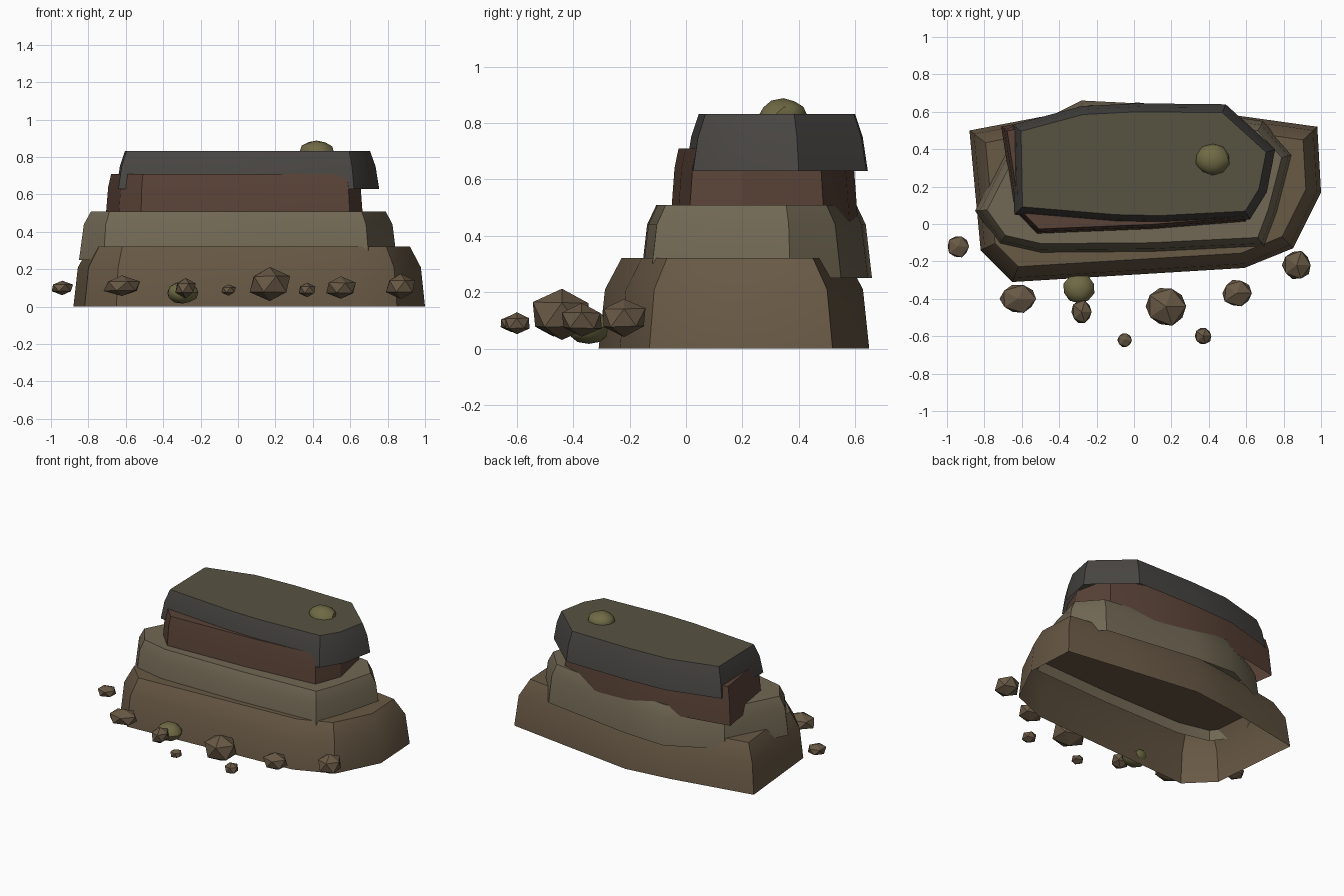
import bpy, bmesh, math, random
from mathutils import Vector

if "Cube" in bpy.data.objects:
    bpy.data.objects.remove(bpy.data.objects["Cube"])

random.seed(4)


def material(name, rgb):
    m = bpy.data.materials.new(name)
    m.diffuse_color = (*rgb, 1)
    m.use_nodes = True
    m.node_tree.nodes["Principled BSDF"].inputs["Base Color"].default_value = m.diffuse_color
    return m


BROWN = material("brown rock", (0.14, 0.10, 0.06))
TAN = material("tan rock", (0.165, 0.137, 0.088))
RED = material("red rock", (0.10, 0.055, 0.038))
GREY = material("grey rock", (0.066, 0.061, 0.055))
OLIVE = material("mossy top", (0.095, 0.088, 0.055))
MOSS = material("moss", (0.16, 0.145, 0.06))


def finish(name, bm, mats, angle=None):
    me = bpy.data.meshes.new(name)
    bm.to_mesh(me)
    bm.free()
    ob = bpy.data.objects.new(name, me)
    bpy.context.collection.objects.link(ob)
    for m in mats:
        me.materials.append(m)
    if angle:
        bpy.ops.object.select_all(action='DESELECT')
        ob.select_set(True)
        bpy.context.view_layer.objects.active = ob
        bpy.ops.object.shade_smooth_by_angle(angle=math.radians(angle))
    return ob


def inset(points, d):
    """Move a counter-clockwise outline inwards by d."""
    out = []
    n = len(points)
    for i in range(n):
        p0, p, p1 = (Vector(points[(i + k) % n]) for k in (-1, 0, 1))
        a, b = (p - p0).normalized(), (p1 - p).normalized()
        na, nb = Vector((-a.y, a.x)), Vector((-b.y, b.x))
        out.append(p + (na + nb) * d / (1 + na.dot(nb)))
    return out


def stratum(name, outline, profile, mats):
    """Layer of rock, open below: profile is (height, inset) per ring."""
    bm = bmesh.new()
    rings = [[bm.verts.new((p.x, p.y, z)) for p in inset(outline, d)] for z, d in profile]
    n = len(outline)
    for lo, hi in zip(rings, rings[1:]):
        for i in range(n):
            j = (i + 1) % n
            bm.faces.new((lo[i], lo[j], hi[j], hi[i]))
    top = bm.faces.new(rings[-1])
    top.material_index = len(mats) - 1
    return finish(name, bm, mats, 30)


# Stacked layers, outlines counter-clockwise from the left back corner
stratum("base_layer",
        [(-0.88, 0.50), (-0.82, -0.14), (-0.65, -0.31), (0.59, -0.235), (0.85, -0.13),
         (1.0, 0.17), (0.98, 0.52), (0.55, 0.58), (0.02, 0.65), (-0.30, 0.61)],
        [(0, 0), (0.21, 0.022), (0.322, 0.08)], [BROWN])
stratum("tan_layer",
        [(-0.85, 0.07), (-0.72, -0.11), (-0.50, -0.16), (0.10, -0.155), (0.70, -0.125),
         (0.77, 0.06), (0.85, 0.37), (0.69, 0.55), (0.02, 0.645), (-0.28, 0.66), (-0.64, 0.48)],
        [(0.25, 0), (0.44, 0.022), (0.51, 0.055)], [TAN])
stratum("red_layer",
        [(-0.71, 0.52), (-0.64, 0.07), (-0.52, -0.055), (0.10, -0.03), (0.60, 0.01),
         (0.67, 0.20), (0.61, 0.49), (0.30, 0.58), (0.02, 0.61), (-0.30, 0.60)],
        [(0.45, 0), (0.64, 0.014), (0.71, 0.028)], [RED])
stratum("cap_layer",
        [(-0.65, 0.53), (-0.64, 0.05), (-0.10, 0.005), (0.14, 0.0), (0.62, 0.025),
         (0.71, 0.17), (0.755, 0.40), (0.49, 0.64), (0.02, 0.645), (-0.28, 0.63)],
        [(0.63, 0), (0.75, 0.018), (0.832, 0.045)], [GREY, OLIVE])


def lump(name, x, y, z, size, mat, detail, jitter, angle=None):
    bm = bmesh.new()
    bmesh.ops.create_icosphere(bm, subdivisions=detail, radius=1)
    for v in bm.verts:
        k = 1 + random.uniform(-jitter, jitter)
        v.co = Vector((x + v.co.x * size[0] * k, y + v.co.y * size[1] * k, z + v.co.z * size[2] * k))
    finish(name, bm, [mat], angle)


# Loose stones along the front
stones = [(-0.94, -0.12, 0.10, (0.065, 0.065, 0.04)), (-0.62, -0.40, 0.11, (0.105, 0.085, 0.055)),
          (-0.28, -0.47, 0.10, (0.06, 0.07, 0.055)), (-0.05, -0.62, 0.09, (0.042, 0.042, 0.03)),
          (0.17, -0.44, 0.12, (0.12, 0.115, 0.095)), (0.37, -0.60, 0.09, (0.05, 0.05, 0.04)),
          (0.55, -0.37, 0.10, (0.085, 0.08, 0.06)), (0.87, -0.22, 0.11, (0.085, 0.085, 0.07))]
for i, (x, y, z, s) in enumerate(stones):
    lump(f"stone_{i + 1}", x, y, z, s, BROWN, 1, 0.06)

# Moss clumps
lump("moss_front", -0.295, -0.345, 0.075, (0.085, 0.08, 0.06), MOSS, 2, 0.03, 30)
lump("moss_top", 0.42, 0.345, 0.83, (0.093, 0.083, 0.057), MOSS, 2, 0.03, 30)
